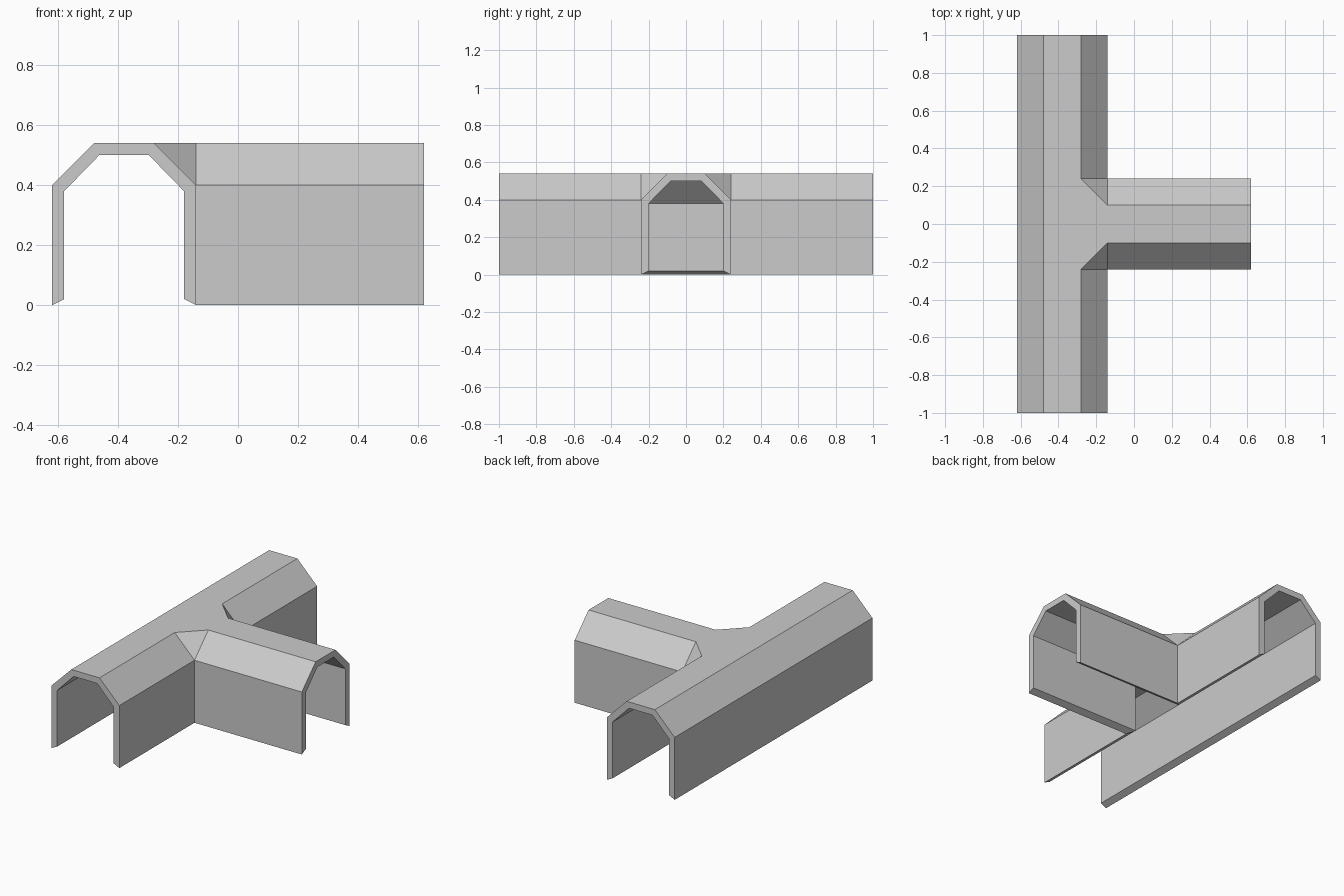
import bpy, bmesh

if "Cube" in bpy.data.objects:
    bpy.data.objects.remove(bpy.data.objects["Cube"])

CX = -0.38  # centre line of the main passage

# half profiles (distance from centre line, height): foot, eave, ridge
OUTER = [(0.24, 0.0), (0.24, 0.40), (0.10, 0.54)]
INNER = [(0.20, 0.02), (0.20, 0.38), (0.083, 0.50)]


def t_shell(profile):
    """Polygons of an open T-shaped vault, as lists of points."""
    w = profile[0][0]

    def path(k, s):
        # end of main passage, two corner points, end of branch
        d, z = profile[k]
        return [(CX + d, s, z), (CX + d, s * w, z),
                (CX + w, s * d, z), (CX + 1, s * d, z)]

    def back(k, s):
        d, z = profile[k]
        return (CX - d, s, z)

    polys = []
    for k in (0, 1):
        # long back wall and its slope
        polys.append([back(k, 1), back(k, -1), back(k + 1, -1), back(k + 1, 1)])
        # walls, slopes and corner facets on both sides of the branch
        for s in (-1, 1):
            lo, hi = path(k, s), path(k + 1, s)
            for i in range(3):
                polys.append([lo[i], lo[i + 1], hi[i + 1], hi[i]][::-s])
    # flat T-shaped roof
    polys.append([back(2, -1)] + path(2, -1) + path(2, 1)[::-1] + [back(2, 1)])
    return polys


bm = bmesh.new()
pairs = {}    # outer point -> (outer vertex, inner vertex)
for po, pi in zip(t_shell(OUTER), t_shell(INNER)):
    ring = []
    for a, b in zip(po, pi):
        key = tuple(round(c, 4) for c in a)
        if key not in pairs:
            pairs[key] = (bm.verts.new(a), bm.verts.new(b))
        if pairs[key] not in ring:
            ring.append(pairs[key])
    if len(ring) > 2:
        bm.faces.new([p[0] for p in ring])
        bm.faces.new([p[1] for p in reversed(ring)])

# rim joining the outer and inner skins
twin = {o: i for o, i in pairs.values()}
for e in [e for e in bm.edges if e.is_boundary and e.verts[0] in twin]:
    a, b = e.verts
    bm.faces.new([a, b, twin[b], twin[a]])
bmesh.ops.recalc_face_normals(bm, faces=bm.faces)

mesh = bpy.data.meshes.new("tunnel_junction")
bm.to_mesh(mesh)
bm.free()
bpy.context.collection.objects.link(bpy.data.objects.new("tunnel_junction", mesh))
